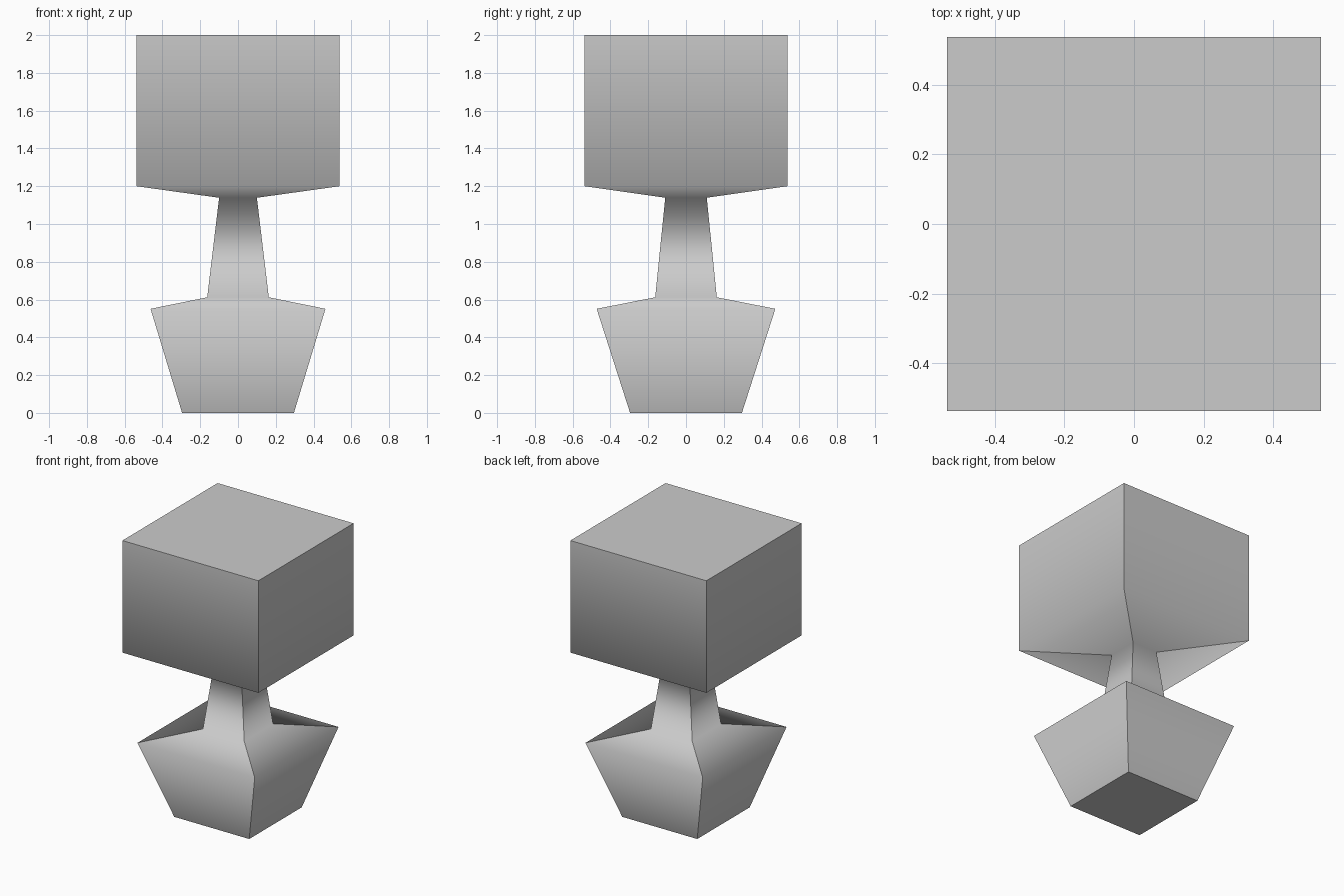
import bpy, bmesh

if "Cube" in bpy.data.objects:
    bpy.data.objects.remove(bpy.data.objects["Cube"])

# Square-section profile: (z, half width x, half width y)
PROFILE = [
    (0.0, 0.296, 0.296),    # foot
    (0.551, 0.463, 0.473),  # shoulder of the base
    (0.612, 0.163, 0.163),  # bottom of the neck
    (1.139, 0.10, 0.11),    # top of the neck
    (1.20, 0.537, 0.537),   # underside of the block
    (2.0, 0.537, 0.537),    # top of the block
]
CORNERS = [(-1, -1), (1, -1), (1, 1), (-1, 1)]

bm = bmesh.new()
rings = [[bm.verts.new((sx * hx, sy * hy, z)) for sx, sy in CORNERS]
         for z, hx, hy in PROFILE]

# Side walls between neighbouring rings
for low, high in zip(rings, rings[1:]):
    for i in range(4):
        j = (i + 1) % 4
        bm.faces.new((low[i], low[j], high[j], high[i]))

# Bottom and top caps
caps = [bm.faces.new(rings[0][::-1]), bm.faces.new(rings[-1])]

# Smooth along the height, crisp at the four corners and the caps
for f in bm.faces:
    f.smooth = True
for e in bm.edges:
    a, b = e.verts
    e.smooth = abs(a.co.z - b.co.z) < 1e-5
for cap in caps:
    cap.smooth = False
    for e in cap.edges:
        e.smooth = False

mesh = bpy.data.meshes.new("square_pedestal")
bm.to_mesh(mesh)
bm.free()
obj = bpy.data.objects.new("square_pedestal", mesh)
bpy.context.collection.objects.link(obj)
